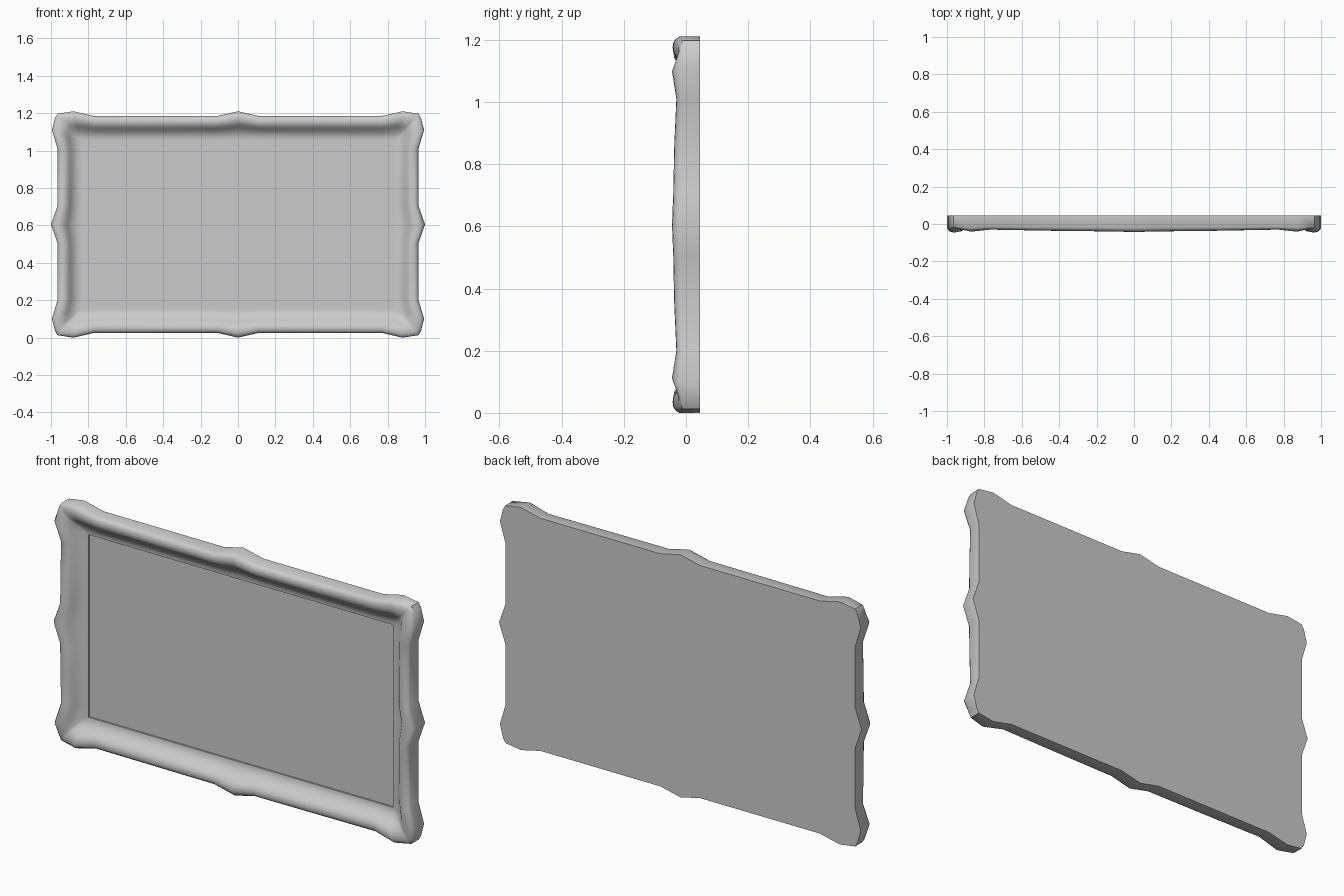
import bpy, bmesh, math

cube = bpy.data.objects.get("Cube")
if cube:
    bpy.data.objects.remove(cube, do_unlink=True)

MID_Z = 0.605            # height of the frame centre
IN_X, IN_Z = 0.84, 0.455  # half size of the opening
BACK = 0.045
PANEL_Y = 0.028

grey = bpy.data.materials.new("plain grey")
grey.use_nodes = True
colour = (0.6, 0.6, 0.6, 1)
grey.diffuse_color = colour
grey.node_tree.nodes["Principled BSDF"].inputs["Base Color"].default_value = colour


def finish(bm, name):
    bmesh.ops.remove_doubles(bm, verts=bm.verts, dist=0.0003)
    bmesh.ops.recalc_face_normals(bm, faces=bm.faces)
    mesh = bpy.data.meshes.new(name)
    bm.to_mesh(mesh)
    bm.free()
    mesh.materials.append(grey)
    obj = bpy.data.objects.new(name, mesh)
    bpy.context.collection.objects.link(obj)
    return obj


# Outline of one quarter, top middle to side middle: x, height, ridge depth
quarter = [(0, .605, .043), (.11, .58, .04), (.45, .58, .036), (.77, .58, .03),
           (.88, .605, .041), (.965, .592, .025), (.978, .57, .025),
           (.995, .505, .045), (.965, .405, .031), (.965, .25, .038),
           (.965, .1, .041), (1, 0, .045)]
half = quarter + [(x, -z, d) for x, z, d in quarter[-2::-1]]
outline = half + [(-x, z, d) for x, z, d in half[-2:0:-1]]

# Moulding section: fraction across the rail, share of ridge depth, recess
section = [(0, 0, BACK), (0, -.5, 0), (.05, -.78, 0), (.13, -.95, 0),
           (.23, -1, 0), (.34, -.95, 0), (.46, -.7, 0), (.56, -.3, 0),
           (.66, 0, .002), (.78, 0, .013), (.9, 0, .019), (1, 0, .02),
           (1, 0, PANEL_Y + .002)]


def clamp(v, limit):
    return max(-limit, min(limit, v))


# Carved frame with closed back
bm = bmesh.new()
rings = []
for t, share, recess in section:
    ring = []
    for x, z, depth in outline:
        px = x + (clamp(x, IN_X) - x) * t
        pz = z + (clamp(z, IN_Z) - z) * t
        ring.append(bm.verts.new((px, share * depth + recess, pz + MID_Z)))
    rings.append(ring)
count = len(outline)
for a, b in zip(rings, rings[1:]):
    for i in range(count):
        j = (i + 1) % count
        bm.faces.new((a[i], a[j], b[j], b[i]))
bm.faces.new(rings[0])
frame = finish(bm, "frame")

# Recessed flat panel
bm = bmesh.new()
bmesh.ops.create_cube(bm, size=1)
for v in bm.verts:
    v.co = (v.co.x * 2 * IN_X, PANEL_Y if v.co.y < 0 else BACK - .004,
            v.co.z * 2 * IN_Z + MID_Z)
finish(bm, "panel")

# Smooth moulding with crisp back and lip edges
bpy.ops.object.select_all(action='DESELECT')
frame.select_set(True)
bpy.context.view_layer.objects.active = frame
bpy.ops.object.shade_smooth_by_angle(angle=math.radians(45))
